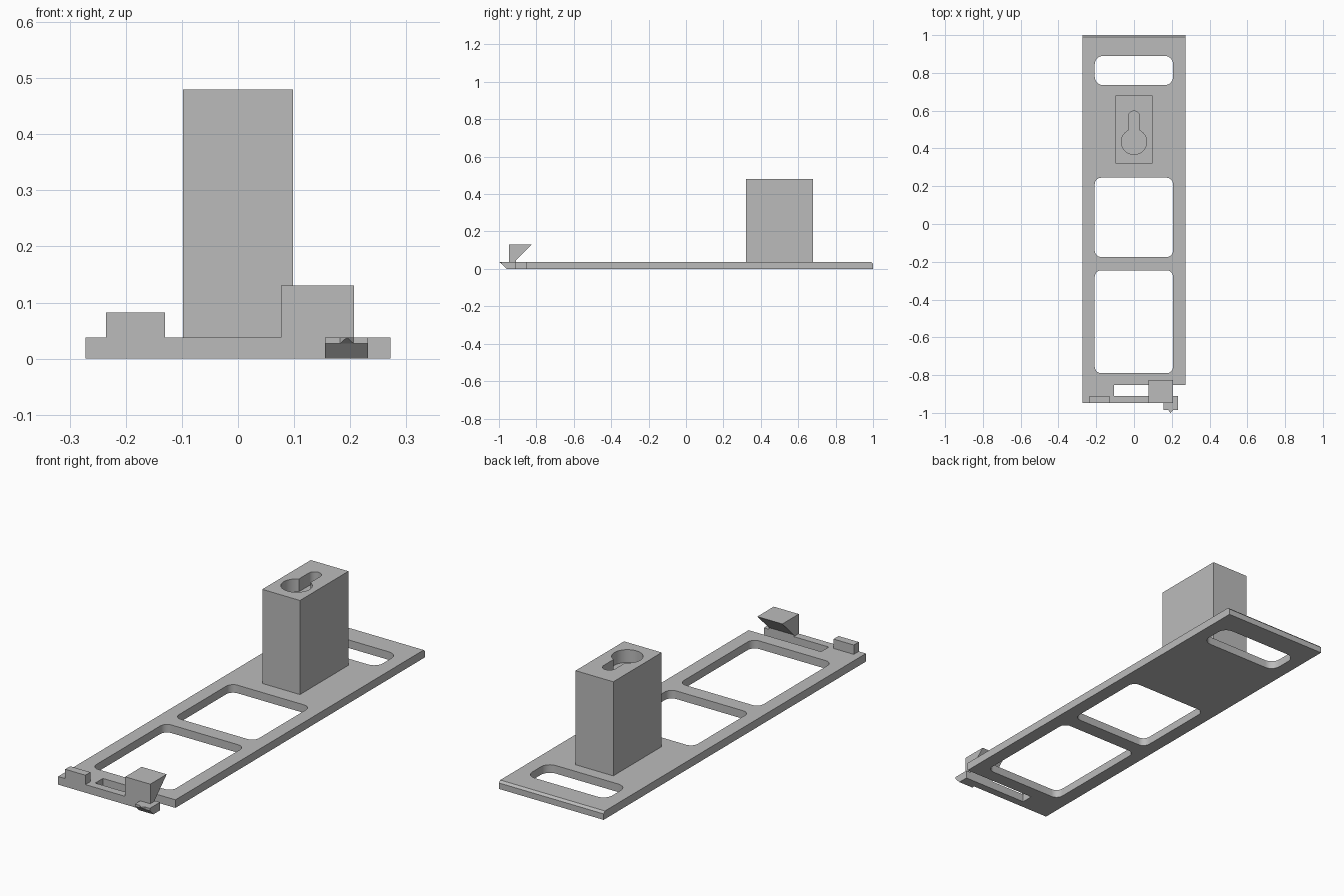
import bpy, bmesh
from math import sin, cos, pi, asin
from mathutils import Vector

if "Cube" in bpy.data.objects:
    bpy.data.objects.remove(bpy.data.objects["Cube"])

grey = bpy.data.materials.new("plain_grey")
grey.use_nodes = True
grey.diffuse_color = (0.5, 0.5, 0.5, 1)
grey.node_tree.nodes["Principled BSDF"].inputs["Base Color"].default_value = (0.5, 0.5, 0.5, 1)

THICK = 0.038   # plate thickness
HALF = 0.272    # plate half width


def finish(name, bm):
    bmesh.ops.recalc_face_normals(bm, faces=bm.faces)
    mesh = bpy.data.meshes.new(name)
    bm.to_mesh(mesh)
    bm.free()
    obj = bpy.data.objects.new(name, mesh)
    bpy.context.collection.objects.link(obj)
    mesh.materials.append(grey)
    return obj


def prism(name, points, lo, hi, axis="z"):
    """Extrude an outline: (x, y) along z, or (y, z) along x."""
    bm = bmesh.new()
    place = (lambda a, b: (a, b, lo)) if axis == "z" else (lambda a, b: (lo, a, b))
    push = Vector((0, 0, hi - lo)) if axis == "z" else Vector((hi - lo, 0, 0))
    face = bm.faces.new([bm.verts.new(place(a, b)) for a, b in points])
    ext = bmesh.ops.extrude_face_region(bm, geom=[face])["geom"]
    bmesh.ops.translate(bm, vec=push, verts=[v for v in ext if isinstance(v, bmesh.types.BMVert)])
    return finish(name, bm)


def arc(cx, cy, r, start, end, steps):
    return [(cx + r * cos(start + (end - start) * i / steps),
             cy + r * sin(start + (end - start) * i / steps)) for i in range(steps + 1)]


def rect(x0, x1, y0, y1):
    return [(x0, y0), (x1, y0), (x1, y1), (x0, y1)]


def rounded_rect(x0, x1, y0, y1, r):
    corners = [(x1 - r, y1 - r), (x0 + r, y1 - r), (x0 + r, y0 + r), (x1 - r, y0 + r)]
    return [p for i, (x, y) in enumerate(corners)
            for p in arc(x, y, r, i * pi / 2, (i + 1) * pi / 2, 8)]


def cut(obj, cutters):
    for c in cutters:
        c.hide_render = True
        mod = obj.modifiers.new("cut", "BOOLEAN")
        mod.operation, mod.solver, mod.object = "DIFFERENCE", "EXACT", c
    bpy.context.view_layer.update()
    result = obj.evaluated_get(bpy.context.evaluated_depsgraph_get())
    mesh = bpy.data.meshes.new_from_object(result)
    obj.modifiers.clear()
    obj.data = mesh
    for c in cutters:
        bpy.data.objects.remove(c)
    smooth(obj)


def smooth(obj):
    bpy.ops.object.select_all(action="DESELECT")
    obj.select_set(True)
    bpy.context.view_layer.objects.active = obj
    bpy.ops.object.shade_smooth_by_angle(angle=pi / 6)


# Base plate with a springy arm at the front
plate = prism("base_plate", [
    (-HALF, -0.947), (0.205, -0.947), (0.205, -0.91), (-0.105, -0.91),
    (-0.105, -0.853), (HALF, -0.853), (HALF, 1), (-HALF, 1)], 0, THICK)

# Window openings and the bevelled back edge
windows = [(0.735, 0.89, 0.045), (-0.175, 0.245, 0.035), (-0.79, -0.245, 0.035)]
cutters = [prism("window_cutter", rounded_rect(-0.208, 0.207, y0, y1, r), -0.1, 0.1)
           for y0, y1, r in windows]
cutters.append(prism("edge_cutter", [(0.985, THICK + 0.005), (1.005, THICK - 0.015),
                                     (1.02, 0.06)], -0.4, 0.4, "x"))
cut(plate, cutters)

# Tall mounting block with a keyhole pocket in its top
block = prism("mounting_block", rect(-0.098, 0.098, 0.32, 0.68), THICK, 0.48)
R, S = 0.067, 0.03
a = asin(S / R)
keyhole = arc(0, 0.435, R, pi / 2 + a, 5 * pi / 2 - a, 40) + arc(0, 0.568, S, 0, pi, 16)
cut(block, [prism("keyhole_cutter", keyhole, 0.42, 0.6)])

# Low stop on the front edge
prism("front_stop", rect(-0.235, -0.13, -0.947, -0.91), THICK, 0.082)

# Hook on the arm, with a sloping underside
prism("hook", [(-0.947, THICK), (-0.91, THICK), (-0.91, 0.046),
               (-0.825, 0.13), (-0.947, 0.13)], 0.077, 0.207, "x")

# Latch at the arm's end, bevelled below
prism("latch", [(-0.91, 0), (-0.96, 0), (-0.986, 0.027),
                (-0.986, THICK), (-0.91, THICK)], 0.155, 0.232, "x")

# Small pointed nib on the latch
bm = bmesh.new()
for x in (0.182, 0.206):
    for z in (0.027, THICK):
        bm.verts.new((x, -0.986, z))
bm.verts.new((0.194, -1, THICK))
bmesh.ops.convex_hull(bm, input=bm.verts)
finish("latch_nib", bm)
